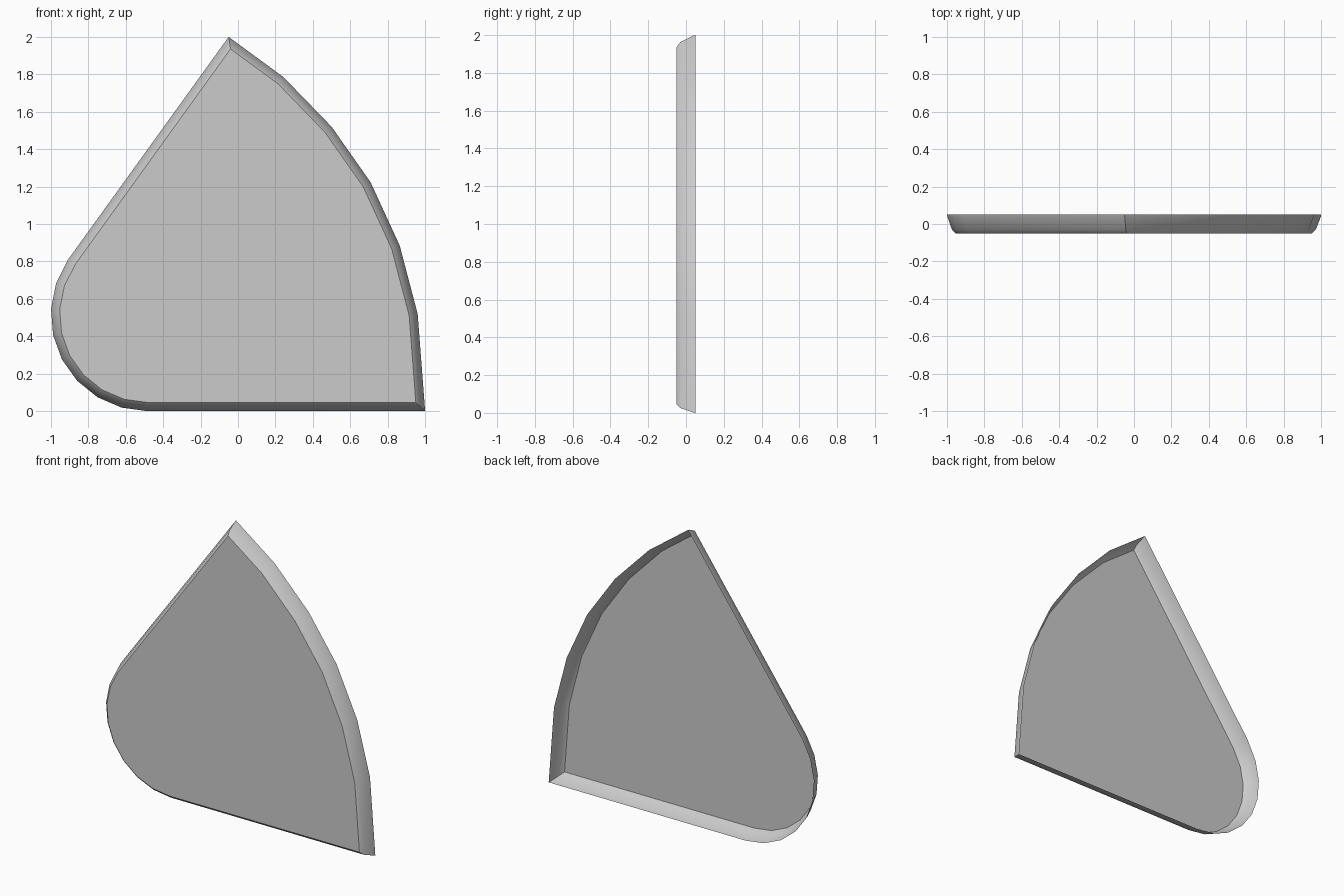
import bpy, bmesh, math
from mathutils import Vector

if "Cube" in bpy.data.objects:
    bpy.data.objects.remove(bpy.data.objects["Cube"])

# Outer outline in (x, z), clockwise from the apex down the curved right side
outline = [(-0.05, 2.0), (0.243, 1.785), (0.5, 1.52), (0.709, 1.222),
           (0.864, 0.885), (0.96, 0.52), (1.0, 0.0)]
# Rounded lower left corner
cx, cz, r = -0.484, 0.516, 0.516
for i in range(9):
    a = math.radians(270 - i * (270 - 145.5) / 8)
    outline.append((cx + r * math.cos(a), cz + r * math.sin(a)))
pts = [Vector(p) for p in outline]


def inset(points, d):
    """Move every edge of the clockwise outline inward by d."""
    out = []
    n = len(points)
    for i, p in enumerate(points):
        e0 = (p - points[i - 1]).normalized()
        e1 = (points[(i + 1) % n] - p).normalized()
        n0, n1 = Vector((e0.y, -e0.x)), Vector((e1.y, -e1.x))
        out.append(p + (n0 + n1) * d / (1 + n0.dot(n1)))
    return out


# Rim cross-section: depth y and inset, open back rim to flat front
profile = [(0.05, 0.0), (0.038, 0.002), (-0.03, 0.026), (-0.05, 0.046)]

bm = bmesh.new()
rings = [[bm.verts.new((p.x, y, p.y)) for p in inset(pts, d)] for y, d in profile]
n = len(pts)
for a, b in zip(rings, rings[1:]):
    for i in range(n):
        j = (i + 1) % n
        bm.faces.new((a[i], a[j], b[j], b[i]))
# Flat front panel; the back stays open
bm.faces.new(rings[-1])
bmesh.ops.recalc_face_normals(bm, faces=bm.faces)
bm.normal_update()
panel = max(bm.faces, key=lambda f: f.calc_area())
if panel.normal.y > 0:
    bmesh.ops.reverse_faces(bm, faces=bm.faces)

mesh = bpy.data.meshes.new("shallow_cover")
bm.to_mesh(mesh)
bm.free()
cover = bpy.data.objects.new("shallow_cover", mesh)
bpy.context.collection.objects.link(cover)
bpy.context.view_layer.objects.active = cover
cover.select_set(True)
bpy.ops.object.shade_smooth_by_angle(angle=math.radians(35))
